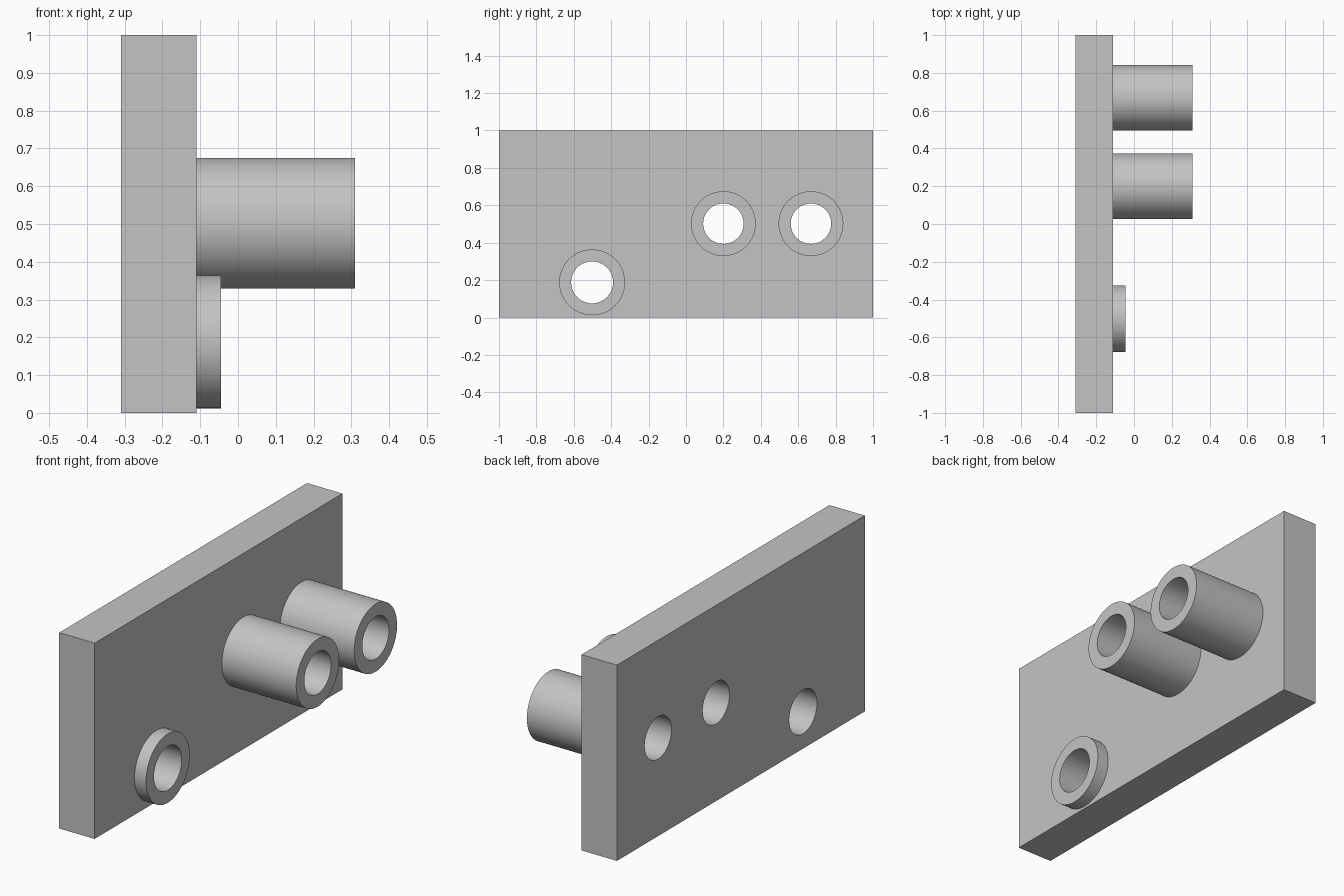
import bpy
import bmesh
import math
from mathutils import Vector

if "Cube" in bpy.data.objects:
    bpy.data.objects.remove(bpy.data.objects["Cube"], do_unlink=True)

BACK, FACE = -0.31, -0.11   # plate thickness along x
SIDES = 96

grey = bpy.data.materials.new("plain grey")
grey.use_nodes = True
colour = (0.55, 0.55, 0.55, 1)
grey.diffuse_color = colour
grey.node_tree.nodes["Principled BSDF"].inputs["Base Color"].default_value = colour


def finish(name, bm):
    """Turn a bmesh into a named grey object."""
    bmesh.ops.recalc_face_normals(bm, faces=bm.faces)
    mesh = bpy.data.meshes.new(name)
    bm.to_mesh(mesh)
    bm.free()
    obj = bpy.data.objects.new(name, mesh)
    bpy.context.collection.objects.link(obj)
    mesh.materials.append(grey)
    return obj


def smooth(obj):
    bpy.ops.object.select_all(action="DESELECT")
    obj.select_set(True)
    bpy.context.view_layer.objects.active = obj
    bpy.ops.object.shade_smooth_by_angle(angle=math.radians(30))


def lathe(name, y, z, profile, capped=False):
    """Sweep (x, radius) points around an axis parallel to x."""
    bm = bmesh.new()
    rings = []
    for x, r in profile:
        angles = [2 * math.pi * i / SIDES for i in range(SIDES)]
        rings.append([bm.verts.new((x, y + r * math.cos(a), z + r * math.sin(a)))
                      for a in angles])
    for a, b in zip(rings, rings[1:]):
        for i in range(SIDES):
            j = (i + 1) % SIDES
            bm.faces.new((a[i], a[j], b[j], b[i]))
    if capped:
        bm.faces.new(rings[0])
        bm.faces.new(rings[-1])
    return finish(name, bm)


# Upright plate
bm = bmesh.new()
bmesh.ops.create_cube(bm, size=1)
bmesh.ops.scale(bm, vec=(FACE - BACK, 2, 1), verts=bm.verts)
bmesh.ops.translate(bm, vec=Vector(((FACE + BACK) / 2, 0, 0.5)), verts=bm.verts)
plate = finish("plate", bm)

# Hollow bosses: name, y, z, outer radius, bore radius, tip x
bosses = [
    ("rear_tube", 0.668, 0.502, 0.173, 0.108, 0.31),
    ("middle_tube", 0.2, 0.502, 0.173, 0.108, 0.31),
    ("low_collar", -0.502, 0.188, 0.176, 0.112, -0.045),
]
cutters = []
for name, y, z, outer, bore, tip in bosses:
    # Outer wall, tip ring and bore wall, open where it meets the plate
    tube = lathe(name, y, z, [(FACE, outer), (tip, outer), (tip, bore), (FACE, bore)])
    smooth(tube)
    cutter = lathe(name + "_cutter", y, z, [(BACK - 0.1, bore), (FACE + 0.1, bore)], True)
    cutter.hide_render = True
    cutters.append(cutter)
    cut = plate.modifiers.new(name + "_bore", "BOOLEAN")
    cut.operation = "DIFFERENCE"
    cut.solver = "EXACT"
    cut.object = cutter

# Apply the bores and drop the cutters
bpy.ops.object.select_all(action="DESELECT")
plate.select_set(True)
bpy.context.view_layer.objects.active = plate
for cut in list(plate.modifiers):
    bpy.ops.object.modifier_apply(modifier=cut.name)
for cutter in cutters:
    bpy.data.objects.remove(cutter, do_unlink=True)
smooth(plate)
